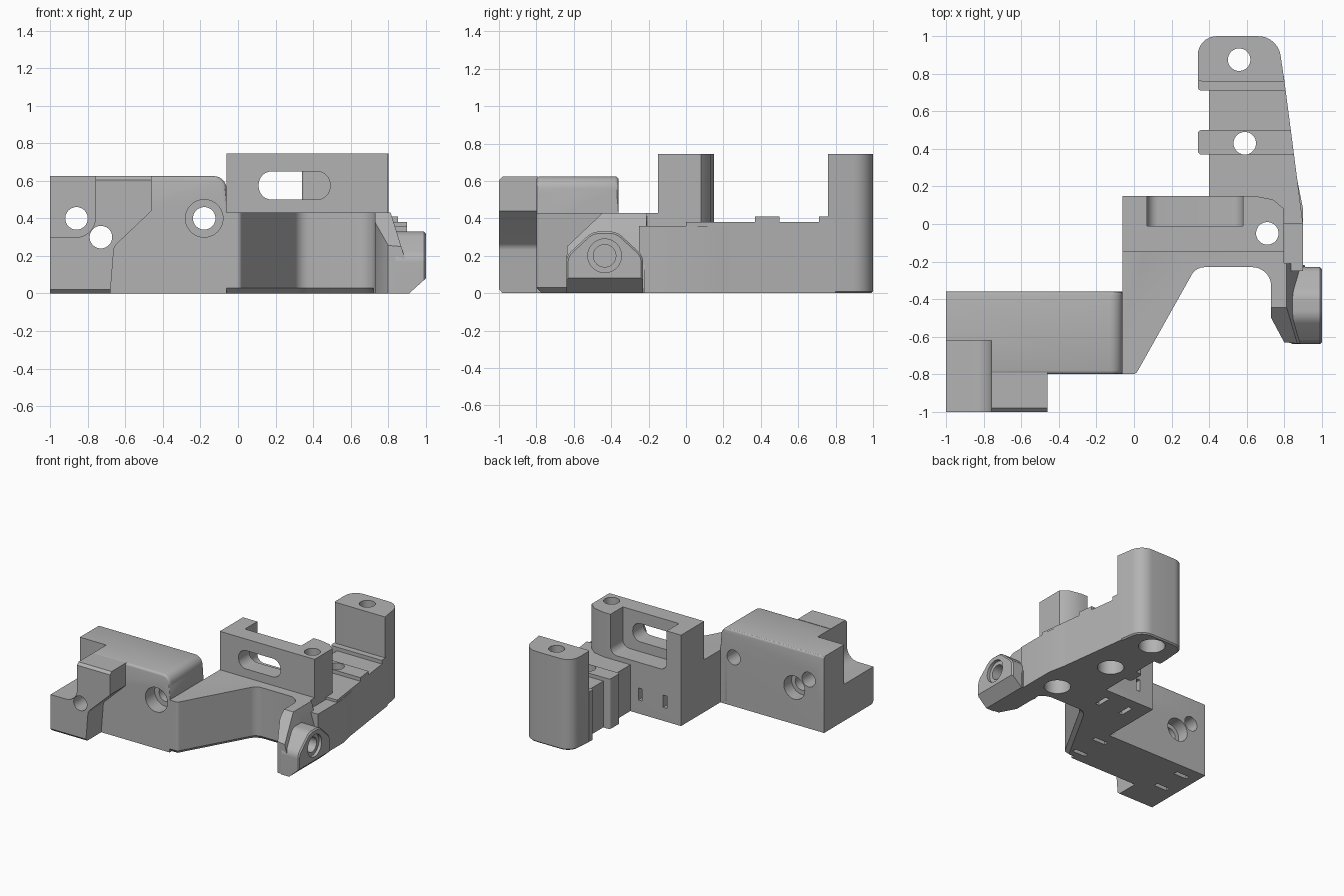
import bpy, bmesh, math
from mathutils import Vector

if "Cube" in bpy.data.objects:
    bpy.data.objects.remove(bpy.data.objects["Cube"])

TONE = (0.45, 0.45, 0.45, 1)
grey = bpy.data.materials.new("plain grey")
grey.use_nodes = True
grey.diffuse_color = TONE
grey.node_tree.nodes["Principled BSDF"].inputs["Base Color"].default_value = TONE

# Shared heights and radii
TOP, DECK, ARM, RIB, BLOCK = 0.745, 0.43, 0.38, 0.41, 0.625
HOLE, SINK, SLIT, SOFT = 0.06, 0.1, 0.018, 0.02
PLACE = {"x": lambda a, b, d: (d, a, b), "y": lambda a, b, d: (a, d, b), "z": lambda a, b, d: (a, b, d)}
parts, cutters = [], []


def outline(pts, steps=8):
    """Polygon whose corners carry an optional fillet radius."""
    out = []
    for i, p in enumerate(pts):
        c = Vector(p[:2])
        if len(p) < 3:
            out.append(c)
            continue
        u = (Vector(pts[i - 1][:2]) - c).normalized()
        v = (Vector(pts[(i + 1) % len(pts)][:2]) - c).normalized()
        half = u.angle(v) / 2
        centre = c + (u + v).normalized() * p[2] / math.sin(half)
        a, b = (c + w * p[2] / math.tan(half) - centre for w in (u, v))
        sweep = a.angle(b)
        for k in range(steps + 1):
            t = k / steps
            out.append(centre + (a * math.sin((1 - t) * sweep) + b * math.sin(t * sweep)) / math.sin(sweep))
    return out


def prism(name, axis, pts, lo, hi, bevel=0, where=None, segments=1):
    """Extrude an outline along an axis, bevelling the sharp edges picked by a rule."""
    bm = bmesh.new()
    face = bm.faces.new([bm.verts.new(PLACE[axis](p[0], p[1], lo)) for p in outline(pts)])
    new = bmesh.ops.extrude_face_region(bm, geom=[face])["geom"]
    shift = PLACE[axis](0, 0, hi - lo)
    bmesh.ops.translate(bm, vec=shift, verts=[g for g in new if isinstance(g, bmesh.types.BMVert)])
    bmesh.ops.recalc_face_normals(bm, faces=bm.faces)
    if bevel:
        edges = [e for e in bm.edges if e.calc_face_angle(0) > 0.6
                 and where((e.verts[0].co + e.verts[1].co) / 2)]
        bmesh.ops.bevel(bm, geom=edges, offset=bevel, segments=segments, profile=0.5, affect="EDGES")
    mesh = bpy.data.meshes.new(name)
    bm.to_mesh(mesh)
    bm.free()
    mesh.materials.append(grey)
    obj = bpy.data.objects.new(name, mesh)
    bpy.context.collection.objects.link(obj)
    return obj


def part(*args):
    parts.append(prism(*args))
    return parts[-1]


def cut(*args):
    cutters.append(prism("cutter", *args))


def bore(axis, a, b, lo, hi, r=HOLE, sides=40):
    angles = [k * math.tau / sides for k in range(sides)]
    cut(axis, [(a + r * math.cos(t), b + r * math.sin(t)) for t in angles], lo, hi)


def rect(x0, x1, y0, y1):
    return [(x0, y0), (x1, y0), (x1, y1), (x0, y1)]


def slit(x, y, half_x, half_y, depth):
    cut("z", rect(x - half_x, x + half_x, y - half_y, y + half_y), -1, depth)


def bounds(obj):
    return [(min(c), max(c)) for c in zip(*(v.co for v in obj.data.vertices))]


def carve(obj, tools):
    """Subtract every tool that reaches the part and bake the result."""
    for tool in tools:
        if all(p[0] < q[1] and q[0] < p[1] for p, q in zip(bounds(obj), bounds(tool))):
            mod = obj.modifiers.new("cut", "BOOLEAN")
            mod.operation, mod.solver, mod.object = "DIFFERENCE", "EXACT", tool
    deps = bpy.context.evaluated_depsgraph_get()
    deps.update()
    mesh = bpy.data.meshes.new_from_object(obj.evaluated_get(deps))
    obj.modifiers.clear()
    obj.data = mesh


# Clamp block and the jaw in front of it
part("clamp_block", "y", [(-1, 0), (-0.06, 0), (-0.06, BLOCK, 0.07), (-1, BLOCK)], -0.8, -0.36,
     SOFT, lambda c: c.z > DECK and c.x > -0.99, 3)
part("clamp_jaw", "y", [(-1, 0), (-0.68, 0), (-0.66, 0.25, 0.05), (-0.46, 0.44), (-0.46, BLOCK), (-1, BLOCK)],
     -1, -0.79, SOFT, lambda c: c.y < -0.99 and (c.z > 0.6 or c.z < 0.01))

# Bridge from the block to the rear arm, with the slotted wall on it
wall_end = [(0.8, 0.08), (0.74, 0.13), (0.64, 0.15), (-0.06, 0.15)]
part("bridge", "z", wall_end + [(-0.06, -0.36), (-0.12, -0.36), (-0.12, -0.8), (0.01, -0.8, 0.03),
     (0.33, -0.23, 0.08), (0.73, -0.23, 0.1), (0.73, -0.4), (0.8, -0.4)], 0, DECK,
     0.03, lambda c: c.z < 0.01 and c.y < -0.2 and -SINK < c.x < 0.72)
part("slotted_wall", "z", wall_end + [(-0.06, -0.15), (0.8, -0.15)], 0.4, TOP)


# Rear arm with a tapering right edge, cross ribs and end pillar
def taper(y):
    return 0.9 - 0.13 * y


def rib(name, y0, y1):
    part(name, "z", [(0.34, y0, SOFT), (taper(y0), y0), (taper(y1), y1), (0.34, y1, SOFT)], 0, RIB)


part("rear_arm", "z", [(0.4, 0), (taper(0), 0), (taper(0.8), 0.8), (0.4, 0.8)], 0, ARM)
rib("middle_rib", 0.37, 0.5)
rib("end_rib", 0.71, 0.78)
part("end_pillar", "z", [(0.34, 0.76, SOFT), (taper(0.76), 0.76), (0.765, 1, 0.12), (0.34, 1, SINK)], 0, TOP,
     SOFT / 2, lambda c: c.z < 0.01 and c.y > 0.8)
part("side_rail", "z", [(0.78, -0.25), (0.9, -0.25), (0.9, 0.08), (0.87, 0.23), (0.78, 0.23)], 0, 0.36)

# Pivot arm with two sloping shoulders
pivot_arm = part("pivot_arm", "z", [(0.73, -0.2), (0.73, -0.5), (0.8, -0.63), (0.91, -0.64), (0.91, -0.22)], 0, DECK)
slopes = [prism("cutter", "x", [(-0.7, 0.19), (-0.44, 0.435), (-0.7, 0.435)], 0.6, 1.2),
          prism("cutter", "y", [(0.81, 0.44), (0.91, 0.12), (0.95, 0.44)], -0.7, -0.1)]
carve(pivot_arm, slopes)

# Domed pivot lug with a slanted underside
PIVOT = -0.435
half_dome = [(0.205, 0), (0.205, 0.2, 0.08), (0.065, 0.33, SINK)]
dome = [(PIVOT + d, *rest) for d, *rest in half_dome] + [(PIVOT - d, *rest) for d, *rest in reversed(half_dome)]
part("pivot_lug", "x", dome, 0.84, 1, SOFT / 2, lambda c: c.x > 0.99)
cut("y", [(0.9, -0.01), (1.1, -0.01), (1.1, 0.17)], -0.7, -0.1)
bore("x", PIVOT, 0.2, 0.78, 1.1)
bore("x", PIVOT, 0.2, 0.975, 1.1, 0.09)

# Jaw pocket and the holes through the block
cut("y", [(-1.1, 0.3), (-0.76, 0.3, SINK), (-0.76, 0.7), (-1.1, 0.7)], -1.1, -0.62)
for x, z in ((-0.86, 0.4), (-0.73, 0.3), (-0.18, 0.4)):
    bore("y", x, z, -1.1, -0.3)
bore("y", -0.73, 0.3, -0.46, -0.3, 0.095)
bore("y", -0.18, 0.4, -0.9, -0.68, SINK)

# Wall slot and the open pocket behind it
cut("y", [(*p, 0.07) for p in rect(0.11, 0.49, 0.5, 0.65)], -0.3, 0.05)
cut("y", [(0.07, 0.42, HOLE), (0.58, 0.42, HOLE), (0.58, 0.8), (0.07, 0.8)], -0.01, 0.2)

# Screw holes sunk from below
for x, y in ((0.71, -0.05), (0.59, 0.43), (0.56, 0.875)):
    bore("z", x, y, -1, 1)
    bore("z", x, y, -1, 0.14, SINK)

# Tie slots: two reach the back of the wall, four are blind
for x in (0.085, 0.31):
    slit(x, 0, SLIT, HOLE, 0.21)
    cut("z", rect(x - SLIT, x + SLIT, 0.05, 0.3), 0.11, 0.21)
for x in (-0.86, -0.06):
    for y in (-0.47, -0.7):
        slit(x, y, HOLE, SLIT, 0.15)

for obj in parts:
    carve(obj, cutters)
for tool in cutters + slopes:
    bpy.data.objects.remove(tool)

# Smooth the curved walls and keep the corners crisp
bpy.ops.object.select_all(action="DESELECT")
for obj in parts:
    obj.select_set(True)
bpy.context.view_layer.objects.active = parts[0]
bpy.ops.object.shade_smooth_by_angle(angle=math.radians(30))
